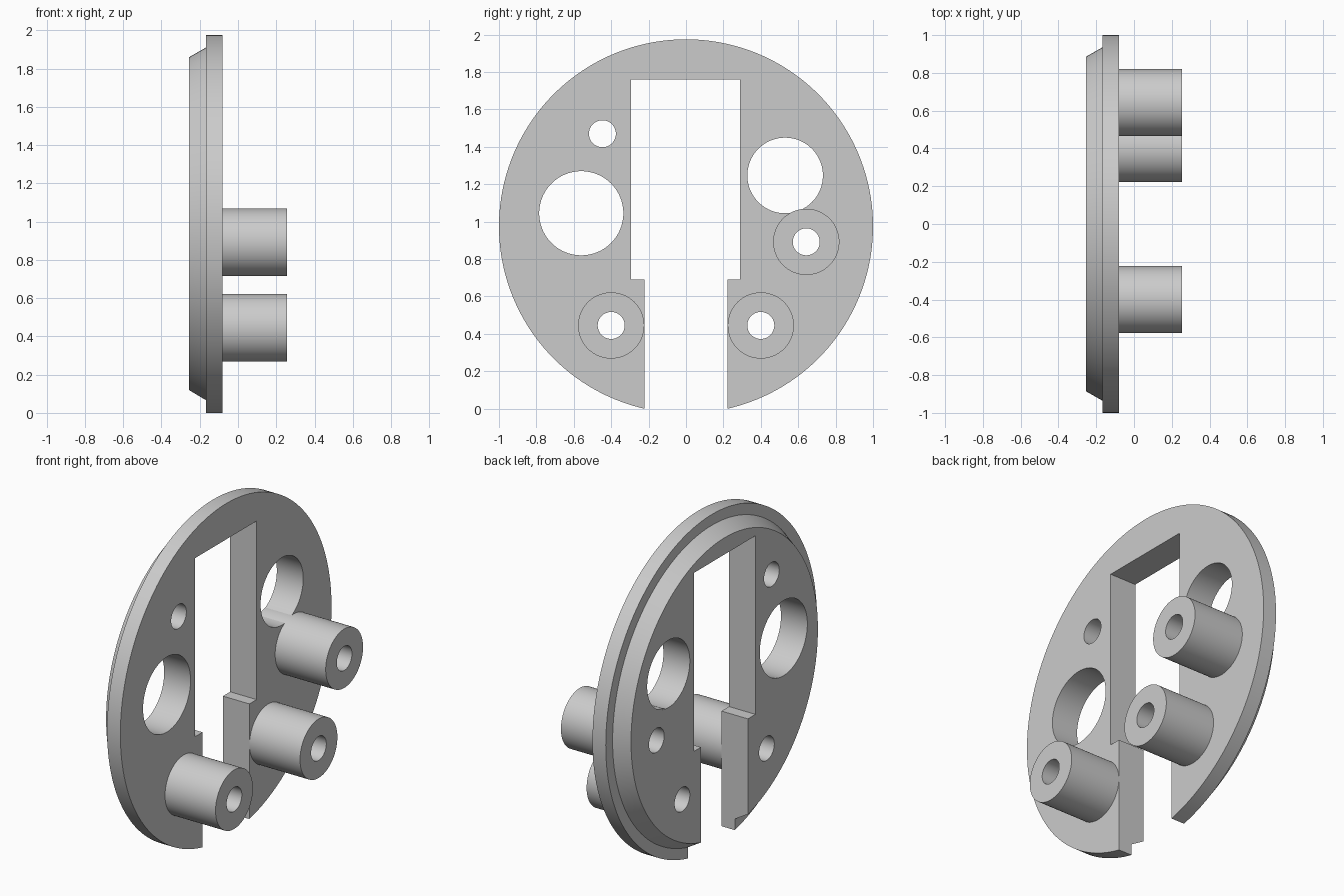
import bpy, bmesh, math
from mathutils import Matrix

cube = bpy.data.objects.get("Cube")
if cube:
    bpy.data.objects.remove(cube, do_unlink=True)

grey = bpy.data.materials.new("plain grey")
grey.use_nodes = True
colour = (0.6, 0.6, 0.6, 1)
grey.diffuse_color = colour
grey.node_tree.nodes["Principled BSDF"].inputs["Base Color"].default_value = colour

CENTRE_Z = 0.975
BACK, STEP, FACE, TIP = -0.255, -0.168, -0.08, 0.255
BORE = 0.072


def add_object(name, bm):
    bmesh.ops.recalc_face_normals(bm, faces=bm.faces)
    mesh = bpy.data.meshes.new(name)
    bm.to_mesh(mesh)
    bm.free()
    mesh.materials.append(grey)
    obj = bpy.data.objects.new(name, mesh)
    bpy.context.collection.objects.link(obj)
    return obj


def turned(name, profile, y, z, sides=96, closed=False):
    """Revolve (x, radius) points about an axis along x; cap or close the ends."""
    bm = bmesh.new()
    rings = []
    for x, r in profile:
        angles = [2 * math.pi * i / sides for i in range(sides)]
        rings.append([bm.verts.new((x, y + r * math.cos(a), z + r * math.sin(a)))
                      for a in angles])
    pairs = list(zip(rings, rings[1:]))
    if closed:
        pairs.append((rings[-1], rings[0]))
    else:
        bm.faces.new(rings[0])
        bm.faces.new(rings[-1])
    for a, b in pairs:
        for i in range(sides):
            j = (i + 1) % sides
            bm.faces.new((a[i], a[j], b[j], b[i]))
    return add_object(name, bm)


def slot_cutter():
    """Stepped opening, wide above and narrow below, open at the bottom."""
    outline = [(-0.222, -0.2), (0.222, -0.2), (0.222, 0.69), (0.29, 0.69),
               (0.29, 1.76), (-0.293, 1.76), (-0.293, 0.69), (-0.222, 0.69)]
    bm = bmesh.new()
    face = bm.faces.new([bm.verts.new((-0.5, y, z)) for y, z in outline])
    out = bmesh.ops.extrude_face_region(bm, geom=[face])
    verts = [v for v in out["geom"] if isinstance(v, bmesh.types.BMVert)]
    bmesh.ops.translate(bm, verts=verts, vec=(0.8, 0, 0))
    return add_object("slot_cutter", bm)


def smooth(obj):
    bpy.ops.object.select_all(action="DESELECT")
    obj.select_set(True)
    bpy.context.view_layer.objects.active = obj
    bpy.ops.object.shade_smooth_by_angle(angle=math.radians(25))


# Round plate with a stepped, tapered back
plate = turned("plate", [(BACK, 0.885), (STEP, 0.935), (STEP, 1.0), (FACE, 1.0)],
               0, CENTRE_Z, sides=160)

# Openings through the plate: (y, z, radius)
bosses = {"left_boss": (-0.40, 0.445, FACE - 0.01),
          "right_boss": (0.40, 0.445, FACE - 0.01),
          "upper_boss": (0.643, 0.892, BACK + 0.001)}
holes = [(-0.56, 1.045, 0.225), (0.53, 1.247, 0.202), (-0.447, 1.47, BORE)]
holes += [(y, z, BORE) for y, z, start in bosses.values()]
cutters = [slot_cutter()]
cutters += [turned("hole_cutter", [(-0.5, r), (0.3, r)], y, z) for y, z, r in holes]

for cutter in cutters:
    mod = plate.modifiers.new("cut", "BOOLEAN")
    mod.operation = "DIFFERENCE"
    mod.solver = "EXACT"
    mod.object = cutter

# Bake the cuts and discard the cutters
depsgraph = bpy.context.evaluated_depsgraph_get()
baked = bpy.data.meshes.new_from_object(plate.evaluated_get(depsgraph))
plate.modifiers.clear()
plate.data = baked
for cutter in cutters:
    bpy.data.objects.remove(cutter, do_unlink=True)
smooth(plate)

# Hollow standoffs; the upper one runs through the plate beside the large hole
for name, (y, z, start) in bosses.items():
    smooth(turned(name, [(start, 0.177), (TIP, 0.177), (TIP, BORE), (start, BORE)],
                  y, z, closed=True))
